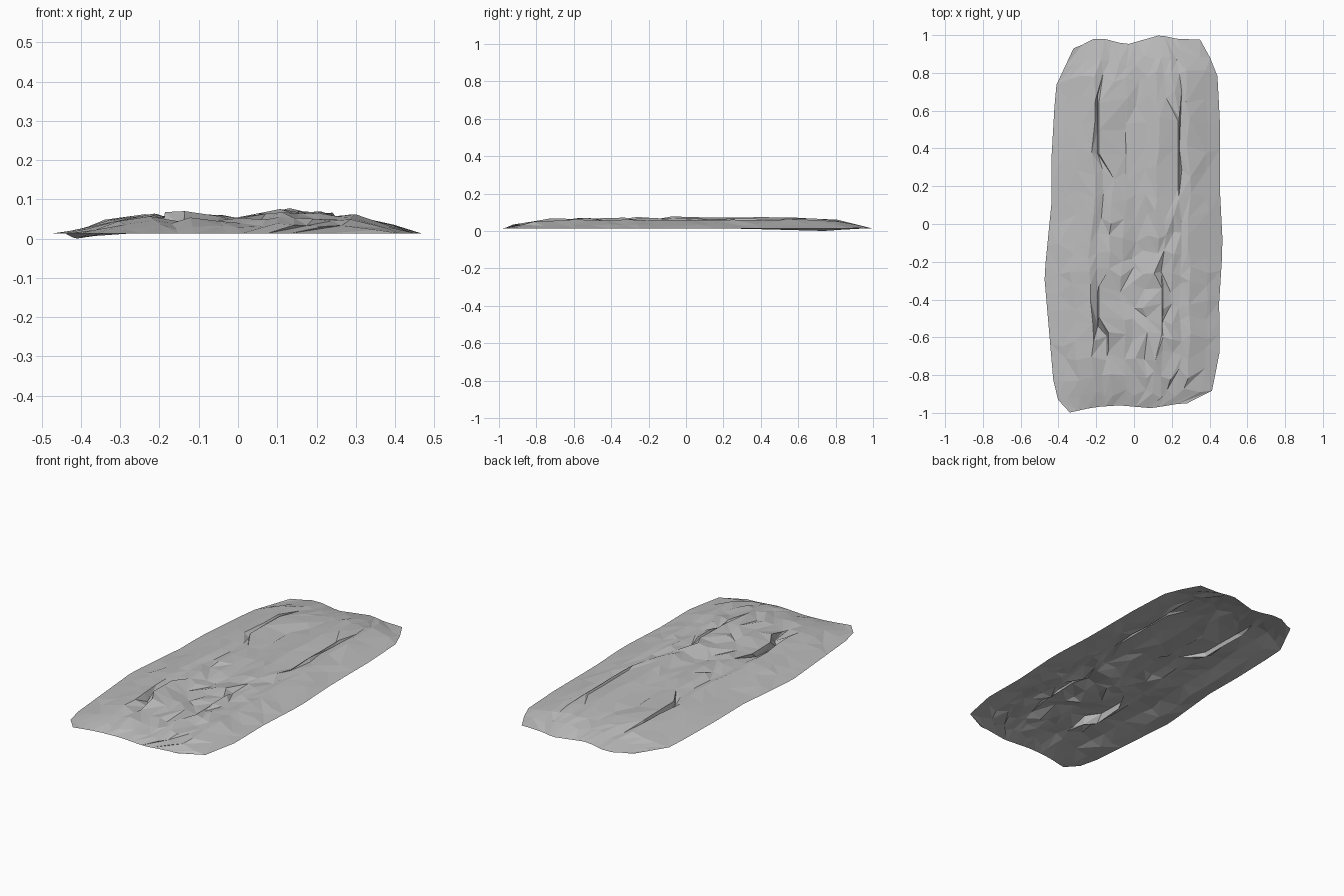
import bpy, bmesh, random
from mathutils import Vector

random.seed(4)
cube = bpy.data.objects.get("Cube")
if cube:
    bpy.data.objects.remove(cube, do_unlink=True)


def lerp(a, b, t):
    return a + (b - a) * t


def curve(points, p):
    """Piecewise linear value of a list of (position, value) pairs."""
    if p <= points[0][0]:
        return points[0][1]
    for (a, va), (b, vb) in zip(points, points[1:]):
        if p <= b:
            return lerp(va, vb, (p - a) / (b - a))
    return points[-1][1]


# Outline: side edges along the length, end edges across the width
LEFT_SIDE = [(-1, .28), (-.945, .41), (-.71, .455), (-.46, .45), (-.13, .47),
             (.17, .455), (.55, .455), (.83, .44), (1, .35)]
RIGHT_SIDE = [(-1, -.34), (-.91, -.42), (-.55, -.45), (-.25, -.475), (.17, -.435),
              (.34, -.44), (.79, -.415), (1, -.32)]
FRONT = [(-.34, -1), (-.2, -.97), (-.06, -.96), (.12, -.975), (.28, -.95)]
BACK = [(-.32, .93), (-.21, .99), (-.06, .95), (.11, 1), (.2, .98), (.35, .975)]

# Ridged cross-section and the slope at both ends
SECTION = [(-.475, .013), (-.41, .024), (-.33, .046), (-.24, .062), (-.19, .048),
           (-.13, .064), (-.06, .058), (0, .05), (.06, .06), (.12, .073),
           (.16, .066), (.21, .066), (.25, .055), (.3, .06), (.4, .034), (.475, .013)]
END_SLOPE = [(0, 0), (.07, .4), (.2, .82), (.35, 1)]
ROWS = [-1, -.93, -.82, -.72, -.62, -.53, -.44, -.35, -.27, -.18, -.08, .03,
        .15, .27, .4, .54, .68, .8, .9, 1]

# Sharp folds: x of the crease, from y, to y, column of the overlapping lip
FOLDS = [(-.19, .3, .72, 5), (-.19, -.54, -.33, 5), (-.045, .2, .56, 7),
         (.235, .1, .55, 11), (.15, -.68, -.3, 10), (-.14, -.78, -.58, 5)]


def surface_point(i, t):
    """Point of the crumpled sheet at one column and one lengthwise station."""
    u = (SECTION[i][0] + .475) / .95
    x = lerp(curve(RIGHT_SIDE, t), curve(LEFT_SIDE, t), u)
    end_x = lerp(-.33, .315, u)
    y = lerp(curve(FRONT, end_x), curve(BACK, end_x), (t + 1) / 2)
    z = lerp(.013, SECTION[i][1], curve(END_SLOPE, 1 - abs(t)))
    border = i in (0, len(SECTION) - 1) or abs(t) == 1
    if border:
        # one side edge droops to the ground near the back
        if i == 0 and .3 < t < 1:
            z -= .013 * curve([(.3, 0), (.8, 1), (1, 0)], t)
        return Vector((x, y, z))
    rough = -.8 < t < -.05 and -.2 < x < .22
    z += random.uniform(-.016, .006) if rough else random.uniform(-.004, .002)
    x += random.uniform(-.012, .012)
    y += random.uniform(-.03, .03)
    for crease, start, stop, lip in FOLDS:
        if start <= t <= stop and i == lip:
            x = crease + .004
        elif start <= t <= stop and i == lip - 1:
            x, z = crease - .002, z - .008
    return Vector((x, y, z))


# Sheet: an open, faceted surface with irregular triangles
bm = bmesh.new()
grid = [[bm.verts.new(surface_point(i, t)) for i in range(len(SECTION))] for t in ROWS]
for low, high in zip(grid, grid[1:]):
    for i in range(len(SECTION) - 1):
        a, b, c, d = low[i], low[i + 1], high[i + 1], high[i]
        if random.random() < .5:
            bm.faces.new((a, b, c))
            bm.faces.new((a, c, d))
        else:
            bm.faces.new((a, b, d))
            bm.faces.new((b, c, d))

mesh = bpy.data.meshes.new("crumpled_sheet")
bm.to_mesh(mesh)
bm.free()
sheet = bpy.data.objects.new("crumpled_sheet", mesh)
bpy.context.collection.objects.link(sheet)

# Plain grey
grey = bpy.data.materials.new("plain_grey")
grey.use_nodes = True
colour = (.5, .5, .5, 1)
grey.diffuse_color = colour
grey.node_tree.nodes["Principled BSDF"].inputs["Base Color"].default_value = colour
mesh.materials.append(grey)
